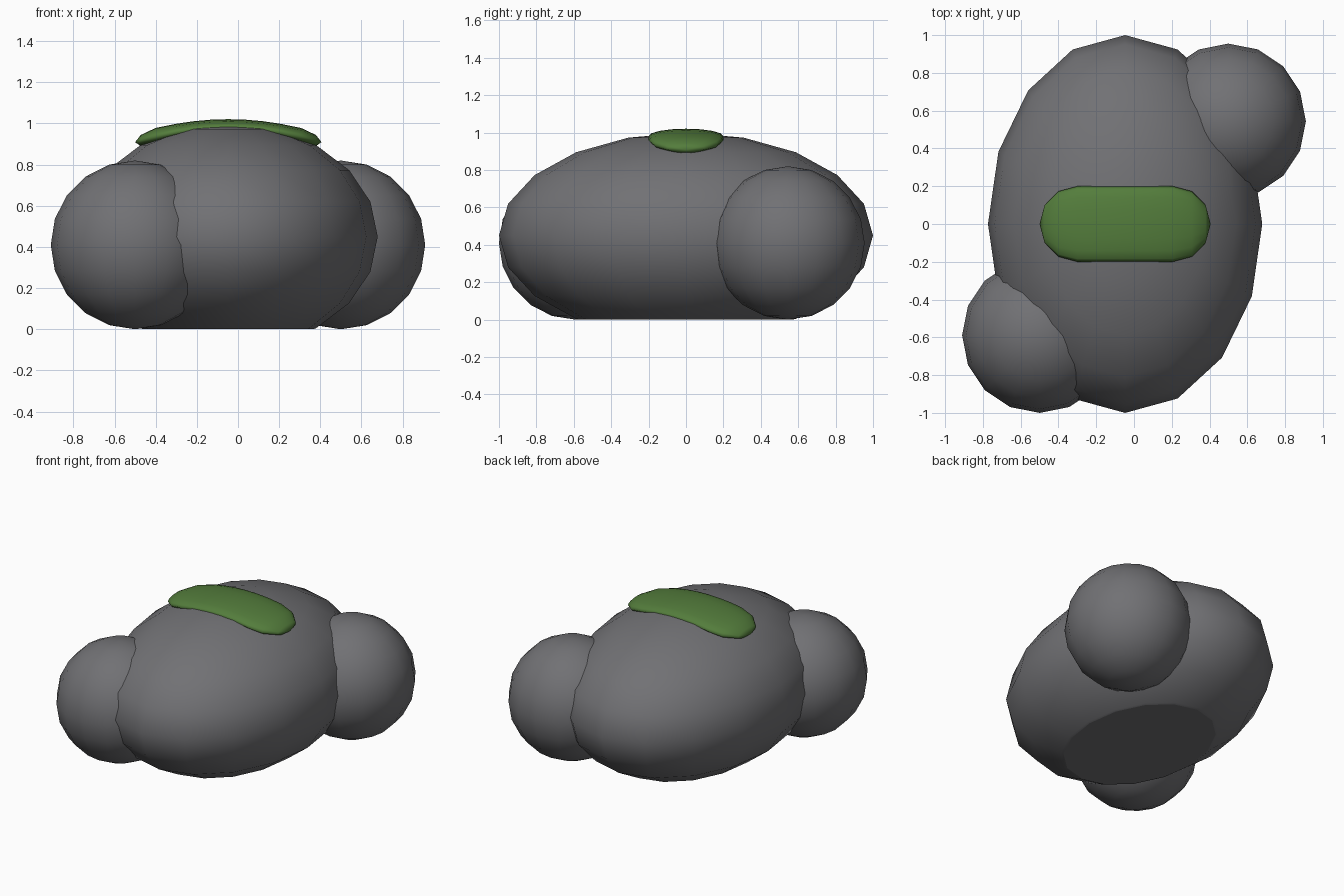
import bpy, bmesh, math
from mathutils import Matrix, Vector

if "Cube" in bpy.data.objects:
    bpy.data.objects.remove(bpy.data.objects["Cube"])


def material(name, color):
    mat = bpy.data.materials.new(name)
    mat.diffuse_color = color
    mat.use_nodes = True
    mat.node_tree.nodes["Principled BSDF"].inputs["Base Color"].default_value = mat.diffuse_color
    return mat


STONE = material("stone_grey", (0.165, 0.165, 0.175, 1))
MOSS = material("moss_green", (0.088, 0.205, 0.045, 1))


def finish(name, bm, mat):
    bmesh.ops.recalc_face_normals(bm, faces=bm.faces)
    me = bpy.data.meshes.new(name)
    bm.to_mesh(me)
    bm.free()
    me.materials.append(mat)
    ob = bpy.data.objects.new(name, me)
    bpy.context.collection.objects.link(ob)
    return ob


def boulder(name, center, radii):
    """Rounded stone, cut flat where it meets the ground."""
    bm = bmesh.new()
    m = Matrix.Translation(center) @ Matrix.Diagonal((*radii, 1))
    bmesh.ops.create_uvsphere(bm, u_segments=16, v_segments=10, radius=1, matrix=m)
    for f in bm.faces:
        f.smooth = True
    if center[2] - radii[2] < -0.001:
        bmesh.ops.bisect_plane(bm, geom=bm.verts[:] + bm.edges[:] + bm.faces[:],
                               plane_co=(0, 0, 0), plane_no=(0, 0, -1), clear_outer=True)
        rim = [e for e in bm.edges if e.is_boundary]
        base = bmesh.ops.contextual_create(bm, geom=rim)["faces"]
        for f in base:
            f.smooth = False
        for e in rim:
            e.smooth = False
    return finish(name, bm, STONE)


# Stones
boulder("main_rock", (-0.047, 0, 0.45), (0.726, 1.0, 0.55))
boulder("front_rock", (-0.5, -0.59, 0.41), (0.41, 0.41, 0.41))
boulder("back_rock", (0.5, 0.545, 0.41), (0.41, 0.41, 0.41))

# Moss strip: flattened capsule bent over the crown of the main rock
CX, HALF, RY, N = -0.047, 0.253, 0.2, 16
cap = [math.radians(a) for a in (30, 60, 90)]
right = [(HALF + RY * math.cos(t), math.sin(t)) for t in cap]
stations = [(-d, s) for d, s in right] + [(-HALF + i * HALF / 3, 1) for i in range(1, 6)] + right[::-1]


def crown(d):
    return 0.981 - 0.35 * d * d


def thickness(d):
    return 0.04 + 0.075 * max(0, abs(d) - HALF)


bm = bmesh.new()
rings = []
for d, s in stations:
    rings.append([bm.verts.new((CX + d, RY * s * math.cos(a), crown(d) + thickness(d) * s * math.sin(a)))
                  for a in (2 * math.pi * k / N for k in range(N))])
for r0, r1 in zip(rings, rings[1:]):
    for k in range(N):
        bm.faces.new((r0[k], r0[(k + 1) % N], r1[(k + 1) % N], r1[k]))
for d, ring in ((-HALF - RY, rings[0]), (HALF + RY, rings[-1])):
    tip = bm.verts.new(Vector((CX + d, 0, crown(d))))
    for k in range(N):
        bm.faces.new((ring[k], ring[(k + 1) % N], tip))
for f in bm.faces:
    f.smooth = True
finish("moss_strip", bm, MOSS)
